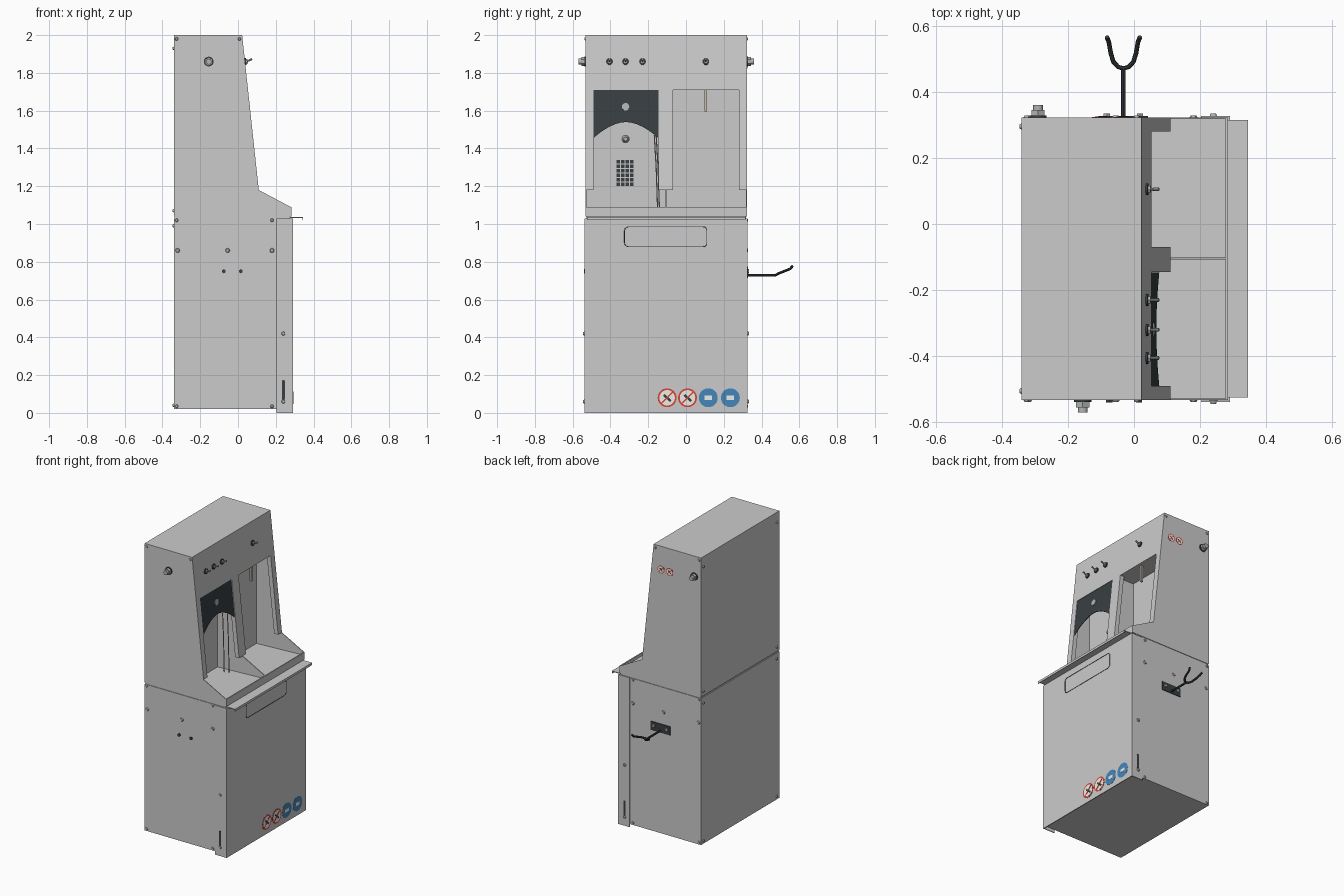
import bpy, bmesh, math
from mathutils import Vector, Matrix

if "Cube" in bpy.data.objects:
    bpy.data.objects.remove(bpy.data.objects["Cube"])


def material(name, rgb):
    m = bpy.data.materials.new(name)
    m.diffuse_color = (*rgb, 1)
    m.use_nodes = True
    m.node_tree.nodes["Principled BSDF"].inputs["Base Color"].default_value = m.diffuse_color
    return m


DARK = material("dark", (0.04, 0.05, 0.055))
STEEL = material("steel", (0.45, 0.46, 0.46))
RED = material("red", (0.7, 0.06, 0.04))
BLUE = material("blue", (0.06, 0.24, 0.5))
WHITE = material("white", (0.85, 0.85, 0.82))
BEIGE = material("beige", (0.6, 0.52, 0.42))


def finish(name, bm, mat=None):
    bmesh.ops.recalc_face_normals(bm, faces=bm.faces)
    me = bpy.data.meshes.new(name)
    bm.to_mesh(me)
    bm.free()
    ob = bpy.data.objects.new(name, me)
    bpy.context.collection.objects.link(ob)
    if mat:
        me.materials.append(mat)
    return ob


def activate(ob):
    bpy.ops.object.select_all(action='DESELECT')
    ob.select_set(True)
    bpy.context.view_layer.objects.active = ob


def extrude(name, pts, vec, mat=None):
    bm = bmesh.new()
    f = bm.faces.new([bm.verts.new(p) for p in pts])
    r = bmesh.ops.extrude_face_region(bm, geom=[f], use_keep_orig=True)
    bmesh.ops.translate(bm, vec=vec, verts=[v for v in r['geom'] if isinstance(v, bmesh.types.BMVert)])
    return finish(name, bm, mat)


def prism(name, profile, y0, y1, mat=None):
    return extrude(name, [(x, y0, z) for x, z in profile], (0, y1 - y0, 0), mat)


def box(name, x0, x1, y0, y1, z0, z1, mat=None):
    return prism(name, [(x0, z0), (x1, z0), (x1, z1), (x0, z1)], y0, y1, mat)


def cyl(name, base, axis, r, depth, mat=None, segs=20, r2=None):
    axis = Vector(axis).normalized()
    bm = bmesh.new()
    rot = axis.to_track_quat('Z', 'Y').to_matrix().to_4x4()
    mtx = Matrix.Translation(Vector(base) + axis * depth / 2) @ rot
    bmesh.ops.create_cone(bm, cap_ends=True, segments=segs, radius1=r,
                          radius2=r if r2 is None else r2, depth=depth, matrix=mtx)
    ob = finish(name, bm, mat)
    if segs > 8:
        activate(ob)
        bpy.ops.object.shade_smooth_by_angle()
    return ob


def tube(name, pts, r, mat=None, closed=False):
    cu = bpy.data.curves.new(name, 'CURVE')
    cu.dimensions, cu.bevel_depth, cu.bevel_resolution, cu.use_fill_caps = '3D', r, 2, True
    sp = cu.splines.new('POLY')
    sp.points.add(len(pts) - 1)
    for p, co in zip(sp.points, pts):
        p.co = (*co, 1)
    sp.use_cyclic_u = closed
    ob = bpy.data.objects.new(name, cu)
    bpy.context.collection.objects.link(ob)
    if mat:
        cu.materials.append(mat)
    activate(ob)
    bpy.ops.object.convert(target='MESH')
    bpy.ops.object.shade_smooth_by_angle()


def slope(z):
    return 0.022 + (2.0 - z) * 0.088 / 0.82


Y0, Y1, T = -0.532, 0.322, 0.005
WALL = -0.08

# lower cabinet and wrap-around door
box("lower_cabinet", -0.34, 0.20, Y0, Y1, 0.02, 1.03)
box("door_core", 0.20, 0.284, -0.53, 0.32, 0.02, 1.028)
box("door_front", 0.284, 0.29, -0.538, 0.326, 0, 1.03)
for y in (-0.538, 0.321):
    box("door_flange", 0.203, 0.285, y, y + T, 0, 1.03)
box("waist_seam", -0.335, 0.275, Y0 + 0.004, Y1 - 0.004, 1.03, 1.04)

# upper hood: side sheets, divider, back, top
side = [(-0.34, 1.04), (0.28, 1.04), (0.28, 1.09), (0.11, 1.18), (0.022, 2.0), (-0.34, 2.0)]
prism("hood_side", side, Y0, Y0 + T)
prism("hood_side", side, Y1 - T, Y1)
prism("divider", [(WALL, 1.04), (0.28, 1.04), (0.28, 1.09), (0.11, 1.18), (slope(1.71), 1.71), (WALL, 1.71)],
      -0.108, -0.102)
box("hood_back", -0.34, -0.335, Y0, Y1, 1.04, 2.0)
box("hood_top", -0.34, 0.022, Y0, Y1, 1.995, 2.0)
box("hood_base", -0.34, 0.28, Y0, Y1, 1.04, 1.045)


# sloped front: header and posts around the two openings
def sloped(name, y0, y1, z0, z1, depth=T):
    prism(name, [(slope(z0), z0), (slope(z1), z1), (slope(z1) - depth, z1), (slope(z0) - depth, z0)], y0, y1)


sloped("front_header", Y0, Y1, 1.71, 2.0)
for a, b in ((Y0, -0.49), (-0.145, -0.07), (0.28, Y1)):
    sloped("front_post", a, b, 1.18, 1.71)
for y in (-0.493, -0.145, -0.073, 0.28):
    sloped("post_return", y, y + 0.003, 1.18, 1.71, 0.03)

# booth interior and basin
box("booth_wall", WALL - T, WALL, Y0, Y1, 1.04, 1.715)
box("booth_ceiling", WALL, slope(1.71) - T, Y0, Y1, 1.71, 1.715)
prism("basin_floor", [(WALL, 1.055), (0.277, 1.07), (0.277, 1.065), (WALL, 1.05)], Y0, Y1)
box("basin_rim", 0.276, 0.284, Y0, Y1, 1.04, 1.09)
prism("drip_lip", [(0.275, 1.036), (0.345, 1.036), (0.345, 1.02), (0.341, 1.02), (0.341, 1.031), (0.275, 1.031)],
      -0.524, 0.315)

# splash curtain with arched lower edge
arch = []
for i in range(13):
    t = -1 + i / 6
    arch.append((-0.318 + 0.172 * t, 1.54 - 0.085 * abs(t) ** 1.8))
outline = [(-0.146, 1.71), (-0.49, 1.71)] + arch
extrude("splash_curtain", [(slope(z) - 0.008, y, z) for y, z in outline], (0.004, 0, 0), DARK)
cyl("curtain_button", (slope(1.62) - 0.006, -0.32, 1.62), (1, 0, 0.1), 0.02, 0.006, STEEL)

# vent grille, nozzle, hanging rod and hoses in the booths
for i in range(4):
    for j in range(6):
        y, z = -0.368 + i * 0.024, 1.2 + j * 0.024
        box("grille_slot", WALL, WALL + 0.003, y, y + 0.019, z, z + 0.019, DARK)
cyl("spray_nozzle", (WALL, -0.32, 1.45), (1, 0, 0), 0.02, 0.03, STEEL, r2=0.01)
box("hanging_rod", 0.02, 0.032, 0.098, 0.112, 1.595, 1.71, BEIGE)
for dx in (0, 0.03):
    tube("booth_hose", [(dx, -0.168 + dx / 3, 1.47), (dx, -0.158 + dx / 3, 1.3), (dx, -0.15 + dx / 3, 1.06)],
         0.003, BEIGE)

# toggle switches on the header
n = Vector((0.82, 0, 0.088)).normalized()
for y in (-0.405, -0.32, -0.23, 0.105):
    p = Vector((slope(1.86), y, 1.86))
    cyl("switch_collar", p, n, 0.018, 0.006, DARK)
    cyl("switch_nut", p, n, 0.012, 0.014, STEEL, 6)
    cyl("switch_lever", p + n * 0.01, (1, 0, 0.45), 0.004, 0.03, STEEL, 10, 0.006)

# air fittings on the two sides
for x, y, s in ((-0.155, Y0, -1), (-0.29, Y1, 1)):
    cyl("fitting_washer", (x, y, 1.86), (0, s, 0), 0.026, 0.006, DARK)
    cyl("fitting_nut", (x, y, 1.86), (0, s, 0), 0.023, 0.022, STEEL, 6)
    cyl("fitting_port", (x, y, 1.86), (0, s, 0), 0.015, 0.038, STEEL)

# screws on both sides and on the back
spots = [(-0.325, 1.98), (0.008, 1.98), (-0.325, 1.02), (0.18, 1.02), (-0.32, 0.86), (-0.055, 0.86),
         (0.18, 0.86), (-0.325, 0.035), (0.18, 0.035), (0.24, 0.42), (0.24, 0.06)]
for x, z in spots:
    r = 0.012 if z == 0.86 or x == 0.24 else 0.009
    d = 0.012 if x == 0.24 else 0.006
    cyl("side_screw", (x, Y0, z), (0, -1, 0), r, d, STEEL, 12, r * 0.7)
    cyl("side_screw", (x, Y1, z), (0, 1, 0), r, d, STEEL, 12, r * 0.7)
for x in (-0.075, 0.015):
    cyl("side_bolt", (x, Y0, 0.75), (0, -1, 0), 0.011, 0.007, DARK, 6)
for y in (-0.505, 0.295):
    for z in (0.04, 0.99, 1.07, 1.93):
        cyl("back_screw", (-0.34, y, z), (-1, 0, 0), 0.009, 0.006, STEEL, 12, 0.006)


# latch slots in the door flanges
def arc(cx, cz, r, a0, a1, steps=6):
    return [(cx + r * math.cos(math.radians(a0 + (a1 - a0) * i / steps)),
             cz + r * math.sin(math.radians(a0 + (a1 - a0) * i / steps))) for i in range(steps + 1)]


slot = arc(0.24, 0.167, 0.008, 0, 180) + arc(0.24, 0.075, 0.008, 180, 360)
for y in (-0.5385, 0.3245):
    prism("latch_slot", slot, y, y + 0.002, DARK)

# rounded title frame on the door
frame = (arc(0.09, 0.965, 0.02, 0, 90) + arc(-0.305, 0.965, 0.02, 90, 180)
         + arc(-0.305, 0.9, 0.02, 180, 270) + arc(0.09, 0.9, 0.02, 270, 360))
tube("title_frame", [(0.29, y, z) for y, z in frame], 0.002, DARK, True)


# round safety signs
def sign(c, axis, r, ban):
    c, axis = Vector(c), Vector(axis)
    u = axis.cross(Vector((0, 0, 1)))

    def bar(name, a, b, w, lift, mat):
        p, q = [(u * i + Vector((0, 0, j))) * r for i, j in (a, b)]
        s = (q - p).cross(axis).normalized() * w * r
        extrude(name, [c + p + s, c + q + s, c + q - s, c + p - s], axis * lift, mat)

    cyl("sign_disc", c, axis, r, 0.001, RED if ban else BLUE, 32)
    if ban:
        cyl("sign_field", c, axis, r * 0.82, 0.0016, WHITE, 32)
        bar("sign_symbol", (-0.4, -0.35), (0.35, 0.3), 0.13, 0.0022, DARK)
        bar("sign_slash", (-0.6, 0.6), (0.6, -0.6), 0.08, 0.0028, RED)
    else:
        bar("sign_symbol", (-0.4, 0), (0.4, 0), 0.22, 0.002, WHITE)


for i, y in enumerate((-0.1, 0.008, 0.118, 0.235)):
    sign((0.29, y, 0.08), (1, 0, 0), 0.05, i < 2)
for x in (-0.035, -0.1):
    sign((x, Y1, 1.84), (0, 1, 0), 0.027, True)

# gun hook: plate, arm and fork
HX = -0.032
box("hook_plate", HX - 0.075, HX + 0.075, Y1, Y1 + 0.005, 0.715, 0.775, DARK)
for s in (-1, 1):
    cyl("hook_bolt", (HX + s * 0.05, Y1 + 0.005, 0.75), (0, 1, 0), 0.011, 0.007, STEEL, 6)
tube("hook_arm", [(HX, Y1, 0.728), (HX, 0.47, 0.728)], 0.007, DARK)
fork = []
for px, py, pz in ((0.05, 0.565, 0.778), (0.044, 0.55, 0.762), (0.038, 0.515, 0.748), (0.03, 0.49, 0.738),
                   (0.016, 0.475, 0.73)):
    fork.append((px, py, pz))
tube("hook_fork", [(HX - x, y, z) for x, y, z in fork] + [(HX, 0.47, 0.728)]
     + [(HX + x, y, z) for x, y, z in reversed(fork)], 0.007, DARK)
